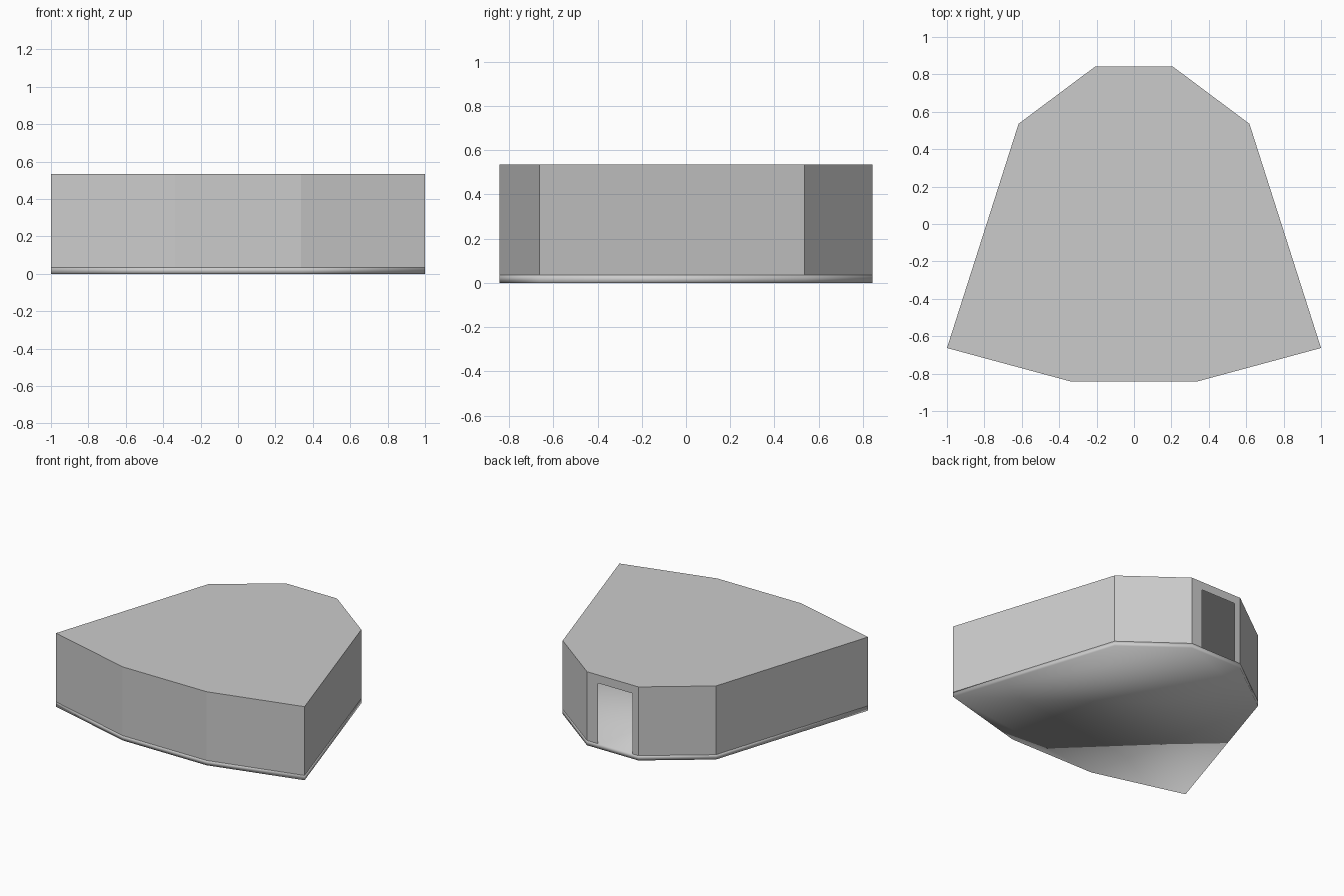
import bpy, bmesh

if "Cube" in bpy.data.objects:
    bpy.data.objects.remove(bpy.data.objects["Cube"])

# Half outline of the plan (right side, front to back), mirrored to a closed ring
half = [(0.338, -0.842), (1.0, -0.663), (0.617, 0.536), (0.207, 0.842)]
ring = half + [(-x, y) for x, y in reversed(half)]
FLOOR, CEIL, TOP = 0.035, 0.5, 0.535
DOOR_R, DOOR_L, DOOR_TOP = 0.12, -0.16, 0.475


def finish(bm, name, smooth=False):
    bmesh.ops.remove_doubles(bm, verts=bm.verts, dist=1e-5)
    for f in bm.faces:
        f.smooth = smooth
    mesh = bpy.data.meshes.new(name)
    bm.to_mesh(mesh)
    bm.free()
    ob = bpy.data.objects.new(name, mesh)
    bpy.context.collection.objects.link(ob)
    return ob


def slab(name, z0, z1, smooth=False):
    bm = bmesh.new()
    base = bm.faces.new([bm.verts.new((x, y, z0)) for x, y in ring])
    ext = bmesh.ops.extrude_face_region(bm, geom=[base], use_keep_orig=True)
    for v in ext["geom"]:
        if isinstance(v, bmesh.types.BMVert):
            v.co.z = z1
    bmesh.ops.recalc_face_normals(bm, faces=bm.faces)
    return finish(bm, name, smooth)


def panel(bm, a, b, z0, z1):
    bm.faces.new([bm.verts.new(p) for p in
                  ((*a, z0), (*b, z0), (*b, z1), (*a, z1))])


# Floor with soft shading, flat ceiling
slab("floor", 0.0, FLOOR, True)
slab("ceiling", CEIL, TOP)

# Thin outer walls, with a doorway in the back wall
bm = bmesh.new()
for i, a in enumerate(ring):
    b = ring[(i + 1) % len(ring)]
    if i == 3:
        y = a[1]
        panel(bm, a, (DOOR_R, y), FLOOR, TOP)
        panel(bm, (DOOR_R, y), (DOOR_L, y), DOOR_TOP, TOP)
        panel(bm, (DOOR_L, y), b, FLOOR, TOP)
    else:
        panel(bm, a, b, FLOOR, TOP)
finish(bm, "walls")
